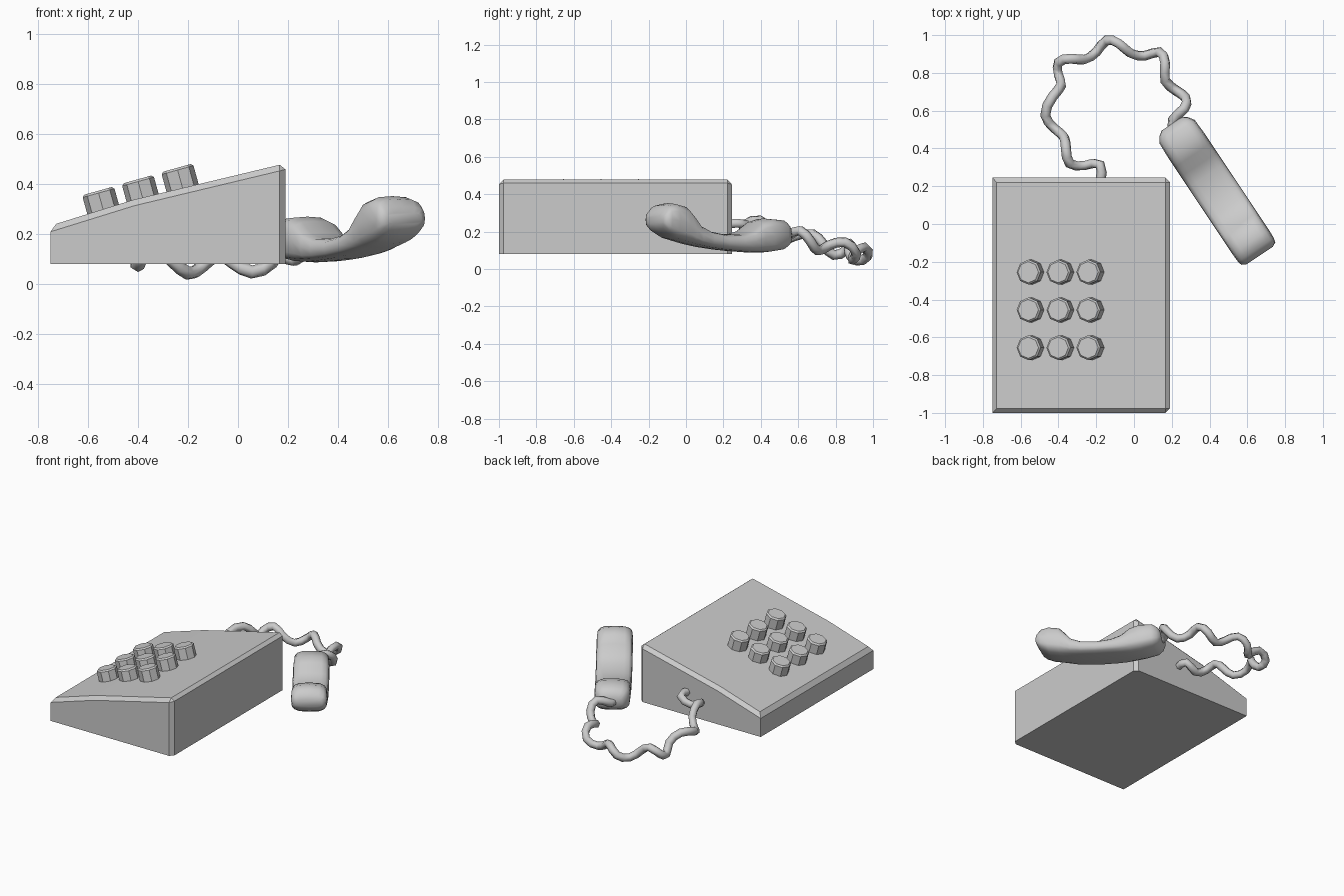
import bpy, bmesh, math
from mathutils import Vector, Matrix

if "Cube" in bpy.data.objects:
    bpy.data.objects.remove(bpy.data.objects["Cube"])


def finish(name, bm, smooth=None):
    bmesh.ops.recalc_face_normals(bm, faces=bm.faces)
    me = bpy.data.meshes.new(name)
    bm.to_mesh(me)
    bm.free()
    ob = bpy.data.objects.new(name, me)
    bpy.context.collection.objects.link(ob)
    if smooth:
        bpy.ops.object.select_all(action='DESELECT')
        ob.select_set(True)
        bpy.context.view_layer.objects.active = ob
        bpy.ops.object.shade_smooth_by_angle(angle=math.radians(smooth))
    return ob


# wedge-shaped body: side profile extruded along y, top rim and right corners chamfered
profile = [(-.75, .08), (.19, .08), (.19, .483), (-.42, .337), (-.75, .234)]
bm = bmesh.new()
face = bm.faces.new([bm.verts.new((x, -1, z)) for x, z in profile])
ext = bmesh.ops.extrude_face_region(bm, geom=[face])
bmesh.ops.translate(bm, vec=(0, 1.245, 0),
                    verts=[g for g in ext['geom'] if isinstance(g, bmesh.types.BMVert)])


def is_chamfered(e):
    a, b = (v.co for v in e.verts)
    if max(a.z, b.z) < .1:
        return False
    if min(a.z, b.z) < .1:
        return a.x > 0
    return not (abs(a.x + .42) < .01 and abs(b.x + .42) < .01)


bmesh.ops.bevel(bm, geom=[e for e in bm.edges if is_chamfered(e)], offset=.024,
                offset_type='OFFSET', segments=1, profile=.5, affect='EDGES')
finish("phone_body", bm)

# 3 x 3 octagonal keys tilted with the sloping top
tilt = Matrix.Rotation(-math.radians(15.5), 4, 'Y')
for col in range(3):
    for row in range(3):
        bm = bmesh.new()
        bmesh.ops.create_cone(bm, cap_ends=True, segments=8, radius1=.066, radius2=.066, depth=.11)
        rim = [e for e in bm.edges if all(v.co.z > 0 for v in e.verts)]
        bmesh.ops.bevel(bm, geom=rim, offset=.009, segments=1, profile=.5, affect='EDGES')
        top = Vector((-.56 + .158 * col, -.655 + .2 * row, .373 + .046 * col))
        bmesh.ops.transform(bm, verts=bm.verts,
                            matrix=Matrix.Translation(top) @ tilt @ Matrix.Translation((0, 0, -.055)))
        finish(f"key_{col}_{row}", bm)

# handset: rounded sections lofted along its length (position, bottom, top, half width)
stations = [(-.33, .15, .205, .065), (-.312, .12, .24, .09), (-.28, .102, .263, .112),
            (-.19, .089, .27, .116), (-.13, .087, .252, .116), (-.07, .089, .207, .116),
            (0, .094, .187, .116), (.1, .103, .185, .116), (.2, .116, .203, .116),
            (.27, .128, .238, .116), (.31, .136, .29, .116), (.35, .145, .335, .116),
            (.42, .163, .352, .116), (.47, .19, .34, .114), (.495, .215, .31, .108),
            (.508, .24, .285, .085)]
u = Vector((.555, -.832, 0))
n = Vector((.832, .555, 0))
SIDES = 16


def rounded(c):
    return math.copysign(abs(c) ** .6, c)


bm = bmesh.new()
rings = []
for pos, low, high, half in stations:
    ring = []
    for k in range(SIDES):
        a = 2 * math.pi * k / SIDES
        p = u * pos + n * (.461 + half * rounded(math.cos(a)))
        p.z = (low + high) / 2 + (high - low) / 2 * rounded(math.sin(a))
        ring.append(bm.verts.new(p))
    rings.append(ring)
for r0, r1 in zip(rings, rings[1:]):
    for k in range(SIDES):
        j = (k + 1) % SIDES
        bm.faces.new((r0[k], r0[j], r1[j], r1[k]))
bm.faces.new(rings[0])
bm.faces.new(rings[-1])
finish("handset", bm, 50)

# coiled cord: looping path, height cycling down and up between inner and outer bends
path = [(-.18, .315), (-.26, .31), (-.34, .32), (-.36, .395), (-.37, .46), (-.42, .505),
        (-.47, .575), (-.43, .675), (-.385, .735), (-.4, .79), (-.40, .855), (-.33, .875),
        (-.265, .87), (-.2, .91), (-.145, .972), (-.08, .955), (-.02, .905), (.055, .89),
        (.135, .91), (.165, .85), (.165, .76), (.225, .705), (.275, .665), (.265, .61),
        (.205, .55)]
pts = [(-.18, .22, .24)]
pts += [(x, y, .062 + (1 - y) * .26 + (0, -.042, 0, .042)[i % 4]) for i, (x, y) in enumerate(path)]
pts += [(.21, .49, .17)]
curve = bpy.data.curves.new("cord", 'CURVE')
curve.dimensions = '3D'
curve.bevel_depth = .027
curve.bevel_resolution = 1
curve.resolution_u = 2
curve.use_fill_caps = True
spline = curve.splines.new('BEZIER')
spline.bezier_points.add(len(pts) - 1)
for bp, p in zip(spline.bezier_points, pts):
    bp.co = p
    bp.handle_left_type = bp.handle_right_type = 'AUTO'
bpy.context.collection.objects.link(bpy.data.objects.new("cord", curve))
